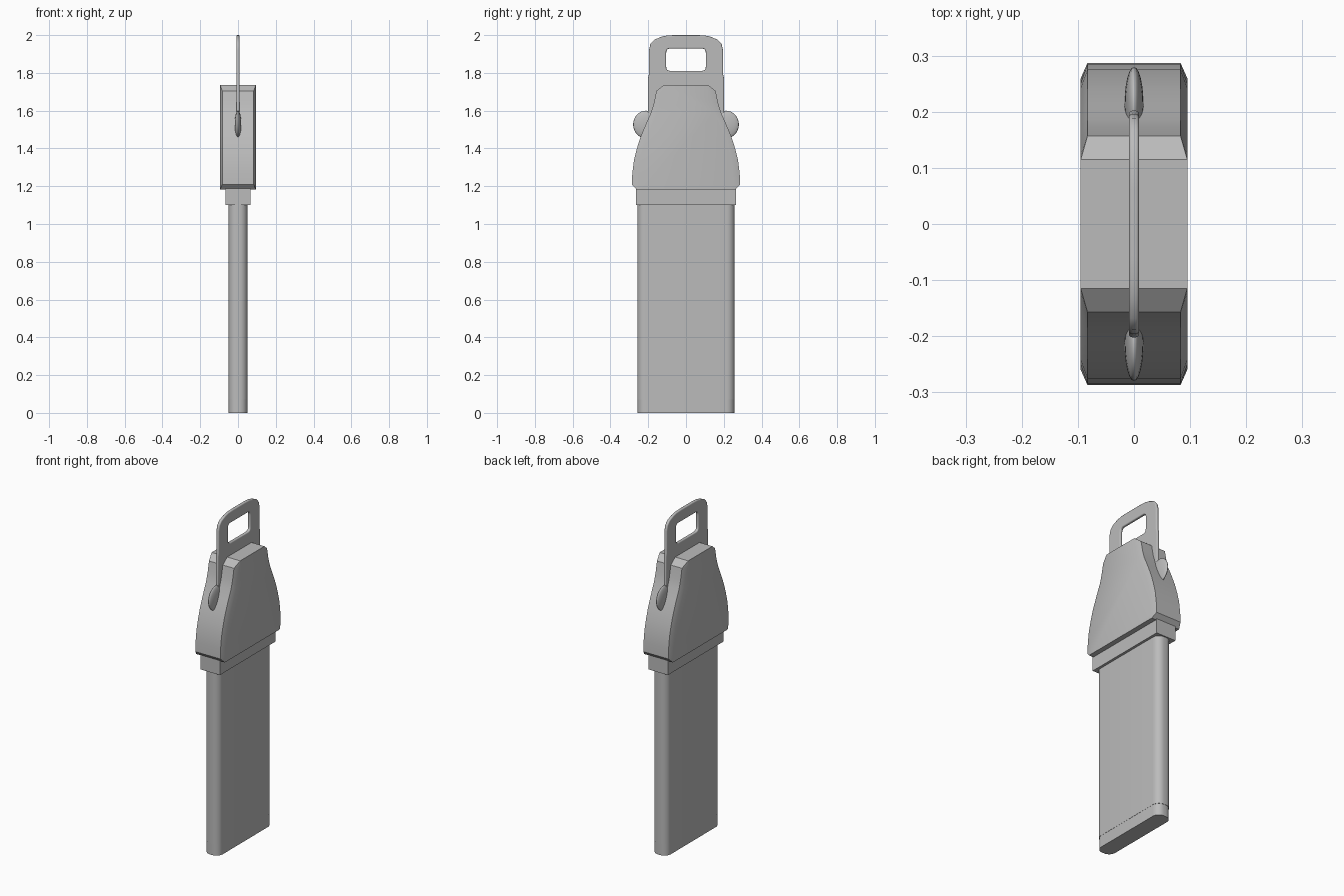
import bpy, bmesh, math

if "Cube" in bpy.data.objects:
    bpy.data.objects.remove(bpy.data.objects["Cube"])

grey = bpy.data.materials.new("plain_grey")
grey.diffuse_color = (0.5, 0.5, 0.5, 1)
grey.use_nodes = True
grey.node_tree.nodes["Principled BSDF"].inputs["Base Color"].default_value = grey.diffuse_color


def finish(obj, smooth=None):
    """Assign the material and optionally smooth by angle."""
    obj.data.materials.clear()
    obj.data.materials.append(grey)
    bpy.ops.object.select_all(action='DESELECT')
    obj.select_set(True)
    bpy.context.view_layer.objects.active = obj
    if smooth:
        bpy.ops.object.shade_smooth_by_angle(angle=math.radians(smooth))


def loft(name, rings, smooth=None):
    """Bridge equal-length closed rings and cap both ends."""
    bm = bmesh.new()
    loops = [[bm.verts.new(p) for p in r] for r in rings]
    n = len(loops[0])
    for a, b in zip(loops, loops[1:]):
        for i in range(n):
            j = (i + 1) % n
            bm.faces.new((a[i], a[j], b[j], b[i]))
    bm.faces.new(loops[0][::-1])
    bm.faces.new(loops[-1])
    bmesh.ops.recalc_face_normals(bm, faces=bm.faces)
    me = bpy.data.meshes.new(name)
    bm.to_mesh(me)
    bm.free()
    obj = bpy.data.objects.new(name, me)
    bpy.context.collection.objects.link(obj)
    finish(obj, smooth)
    return obj


def rounded(hx, hy, r, z, steps=8):
    """Rounded rectangle ring at height z."""
    pts = []
    for k, (sx, sy) in enumerate([(1, 1), (-1, 1), (-1, -1), (1, -1)]):
        for i in range(steps + 1):
            a = math.pi / 2 * (k + i / steps)
            pts.append((sx * (hx - r) + r * math.cos(a),
                        sy * (hy - r) + r * math.sin(a), z))
    return pts


# Long flat blade with a fine step at its tip
loft("blade", [rounded(.05, .258, .042, .07), rounded(.05, .258, .042, 1.12)], 35)
loft("blade_tip", [rounded(.049, .256, .042, 0), rounded(.049, .256, .042, .07)], 35)

# Square collar above the blade
loft("collar", [[(x * .065, y * .265, z) for x, y in ((1, 1), (-1, 1), (-1, -1), (1, -1))]
                for z in (1.10, 1.2)])

# Tapered body: outer profile (y, z) with inset side faces
outer = [(.26, 1.182), (.287, 1.21), (.284, 1.27), (.275, 1.34), (.26, 1.40),
         (.241, 1.46), (.21, 1.535), (.185, 1.59), (.17, 1.64), (.157, 1.705),
         (.115, 1.737)]
inner = [(y if i in (0, 10) else y - .033, z) for i, (y, z) in enumerate(outer)]
inner[0] = (.235, 1.182)


def body_ring(x, half, ends):
    ring = [(x, y, z) for y, z in half] + [(x, -y, z) for y, z in reversed(half)]
    # top and bottom edges flare to the full width
    last = len(ring) - 1
    return [(math.copysign(ends, x), y, z) if i in (0, 10, 11, last) else (x, y, z)
            for i, (x, y, z) in enumerate(ring)]


loft("body", [body_ring(-.095, inner, .095), body_ring(-.083, outer, .0949),
              body_ring(.083, outer, .0949), body_ring(.095, inner, .095)], 22)

# Thin hanging plate with rounded edges and a window
curve = bpy.data.curves.new("hanger_plate", 'CURVE')
curve.dimensions = '2D'
curve.fill_mode = 'BOTH'
curve.extrude = .003
curve.bevel_depth = .006
curve.bevel_resolution = 3
half = [(.196, 1.48), (.196, 1.77), (.191, 1.79), (.190, 1.92), (.183, 1.95),
        (.165, 1.970), (.13, 1.985), (.10, 1.992), (.06, 1.994)]
hole = [(y, z - 1.87) for y, z in
        ((.111, 1.905), (.109, 1.92), (.102, 1.930), (.088, 1.935))]
quarter = [(y, z + 1.87) for y, z in hole]
lower = [(y, 1.87 - z) for y, z in reversed(hole)]
window = quarter + [(-y, z) for y, z in reversed(quarter)] \
    + [(-y, z) for y, z in reversed(lower)] + lower
for pts in (half + [(-y, z) for y, z in reversed(half)], window):
    s = curve.splines.new('POLY')
    s.points.add(len(pts) - 1)
    for p, (y, z) in zip(s.points, pts):
        p.co = (y, z, 0, 1)
    s.use_cyclic_u = True
plate = bpy.data.objects.new("hanger_plate", curve)
bpy.context.collection.objects.link(plate)
plate.rotation_euler = (math.pi / 2, 0, math.pi / 2)
bpy.ops.object.select_all(action='DESELECT')
plate.select_set(True)
bpy.context.view_layer.objects.active = plate
bpy.ops.object.convert(target='MESH')
finish(bpy.context.object, 40)

# Rounded thumb lugs at both edges of the plate
for side, name in ((-1, "front_lug"), (1, "back_lug")):
    bpy.ops.mesh.primitive_uv_sphere_add(segments=24, ring_count=14, radius=1,
                                         location=(0, side * .212, 1.527))
    lug = bpy.context.object
    lug.name = name
    lug.scale = (.017, .068, .073)
    finish(lug, 60)
